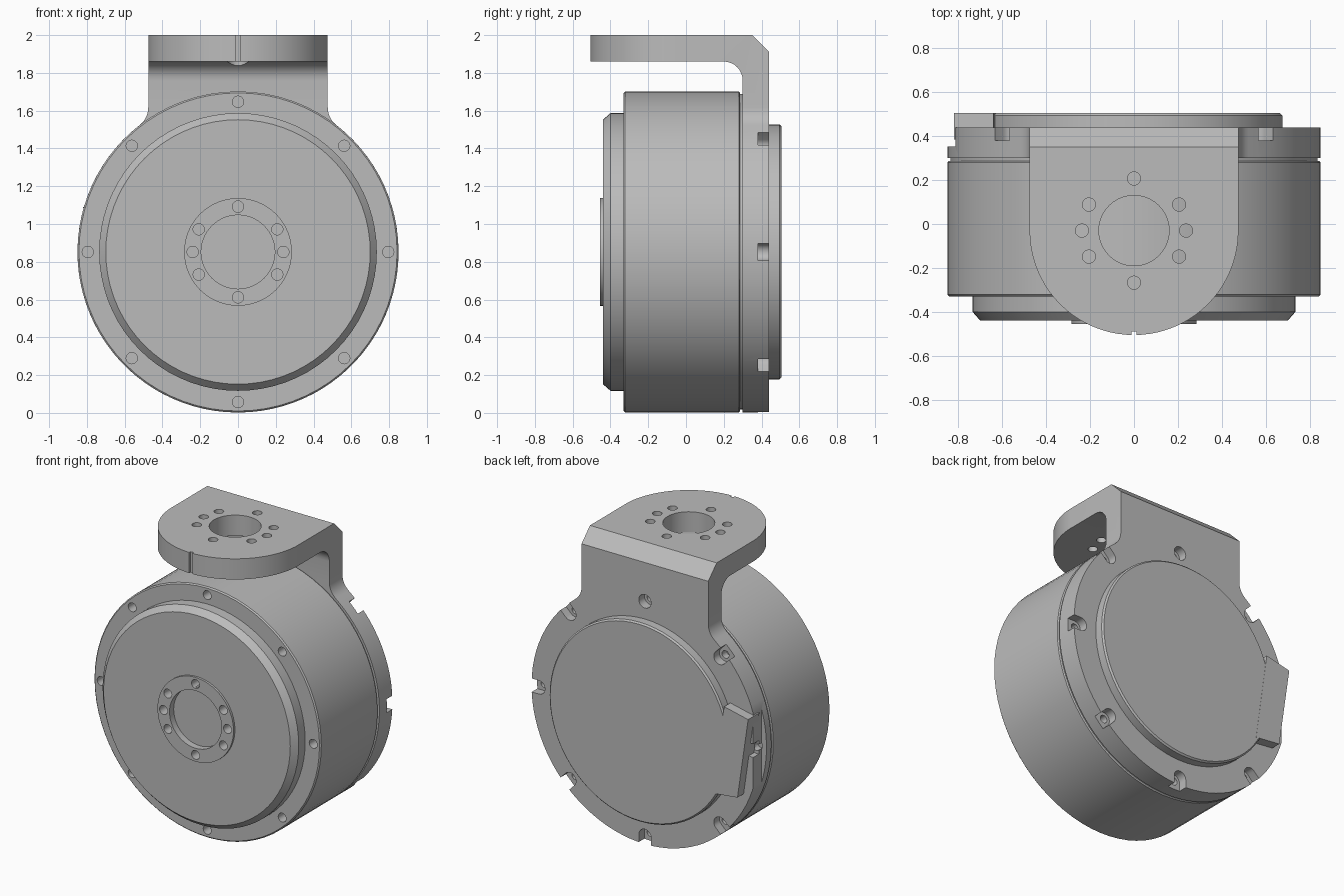
import bpy, bmesh, math
from mathutils import Vector

old = bpy.data.objects.get("Cube")
if old:
    bpy.data.objects.remove(old, do_unlink=True)

R, Z = 0.85, 0.852            # drum radius and axis height
BOLT_R, HALF = 0.795, 0.475   # bolt circle, bracket half width
PLATE_Y, PIN_R = -0.03, 0.237 # plate hole centre, pin circle
SEG = 72

grey = bpy.data.materials.new("plain_grey")
grey.use_nodes = True
grey.diffuse_color = (0.5, 0.5, 0.5, 1)
bsdf = next(n for n in grey.node_tree.nodes if n.type == 'BSDF_PRINCIPLED')
bsdf.inputs["Base Color"].default_value = (0.5, 0.5, 0.5, 1)


def finish(name, bm):
    bmesh.ops.recalc_face_normals(bm, faces=bm.faces)
    mesh = bpy.data.meshes.new(name)
    bm.to_mesh(mesh)
    bm.free()
    mesh.materials.append(grey)
    obj = bpy.data.objects.new(name, mesh)
    bpy.context.collection.objects.link(obj)
    return obj


def prism(name, pts, axis, lo, hi):
    """Extrude a 2D outline along an axis; the points use the other two axes in order."""
    def place(p, d):
        c = list(p)
        c.insert("xyz".index(axis), d)
        return c
    bm = bmesh.new()
    face = bm.faces.new([bm.verts.new(place(p, lo)) for p in pts])
    new = bmesh.ops.extrude_face_region(bm, geom=[face])["geom"]
    shift = Vector(place((0, 0), hi - lo))
    bmesh.ops.translate(bm, vec=shift, verts=[g for g in new if isinstance(g, bmesh.types.BMVert)])
    return finish(name, bm)


def lathe(name, profile):
    """Turn (radius, y) points about the drum axis; profiles off the axis are closed."""
    bm = bmesh.new()
    vs = [bm.verts.new((r, y, Z)) for r, y in profile]
    pairs = list(zip(vs, vs[1:]))
    if profile[0][0] > 0:
        pairs.append((vs[-1], vs[0]))
    es = [bm.edges.new(p) for p in pairs]
    bmesh.ops.spin(bm, geom=vs + es, cent=(0, 0, Z), axis=(0, 1, 0),
                   angle=math.tau, steps=SEG, use_duplicate=False)
    bmesh.ops.remove_doubles(bm, verts=bm.verts, dist=0.0001)
    return finish(name, bm)


def arc(cx, cy, r, a0, a1, n):
    return [(cx + r * math.cos(math.radians(a0 + (a1 - a0) * i / n)),
             cy + r * math.sin(math.radians(a0 + (a1 - a0) * i / n))) for i in range(n + 1)]


def pin(centre, r, axis, lo, hi, n=20):
    return prism("hole_cutter", arc(*centre, r, 0, 360, n)[:-1], axis, lo, hi)


def apply_all(obj):
    bpy.context.view_layer.objects.active = obj
    for m in list(obj.modifiers):
        bpy.ops.object.modifier_apply(modifier=m.name)


def combine(targets, cutters, op='DIFFERENCE'):
    for t in targets:
        for c in cutters:
            m = t.modifiers.new("cut", 'BOOLEAN')
            m.operation, m.solver, m.object = op, 'EXACT', c
        apply_all(t)
    for c in cutters:
        bpy.data.objects.remove(c, do_unlink=True)


def polar(r, deg, cx=0, cy=Z):
    a = math.radians(deg)
    return cx + r * math.cos(a), cy + r * math.sin(a)


EIGHTHS = range(0, 360, 45)
PINS = (0, 30, 90, 150, 180, 210, 270, 330)

# Drum housing with the groove behind it
housing = lathe("drum_housing", [(0, -0.33), (0.842, -0.33), (R, -0.322), (R, 0.28),
                                 (0.843, 0.287), (0.835, 0.287), (0.835, 0.302), (0, 0.302)])
combine([housing], [pin(polar(BOLT_R, a), 0.03, 'y', -0.4, -0.25) for a in EIGHTHS])

# Front cover with centre recess, and the raised output ring
cover = lathe("front_cover", [(0, -0.41), (0.195, -0.41), (0.195, -0.44), (0.70, -0.44),
                              (0.735, -0.40), (0.735, -0.33), (0, -0.33)])
ring = lathe("output_ring", [(0.195, -0.455), (0.285, -0.455), (0.285, -0.44), (0.195, -0.44)])
combine([cover, ring], [pin(polar(0.24, a), 0.03, 'y', -0.5, -0.37) for a in PINS])

# Rear flange and bent bracket as one solid: front outline crossed with side profile
fil = 0.12
fz = math.sqrt((R + fil) ** 2 - (HALF + fil) ** 2)
ang = math.degrees(math.atan2(fz, HALF + fil))
right = arc(HALF + fil, Z + fz, fil, 180 + ang, 180, 6)
left = [(-x, z) for x, z in reversed(right)]
outline = arc(0, Z, R, -180 - ang, ang, SEG)[1:-1]
start = 180 - ang
outline = arc(0, Z, R, start, 360 + ang, SEG)[1:-1]
bracket = prism("flange_and_bracket",
                outline + right + [(HALF, 2), (-HALF, 2)] + left, 'y', -0.6, 0.44)
side = ([(0.30, -0.1), (0.46, -0.1), (0.46, 1.89), (0.35, 2.0), (0.33, 2.02), (-0.7, 2.02), (-0.7, 1.86)]
        + arc(0.20, 1.76, 0.10, 90, 0, 8))
plan = arc(0, PLATE_Y, HALF + 0.0005, 180, 360, 40) + [(1, 0), (1, 0.6), (-1, 0.6), (-1, 0)]
combine([bracket], [prism("side_profile", side, 'x', -1, 1),
                    prism("plan_profile", plan, 'z', -0.2, 2.2)], 'INTERSECT')

# Bracket plate holes, pointer slit and the relief in the inner corner
cuts = [pin((0, PLATE_Y), 0.16, 'z', 1.8, 2.1, 40),
        pin((0, PLATE_Y + PIN_R), 0.055, 'z', 1.70, 1.86),
        prism("slit", [(-0.012, -0.6), (0.012, -0.6), (0.012, -0.49), (-0.012, -0.49)], 'z', 1.8, 2.1)]
cuts += [pin(polar(PIN_R, a, 0, PLATE_Y), 0.03, 'z', 1.75, 2.1) for a in PINS]

# Rear bolt seats: open slots round the rim, one round seat in the bracket
for a in EIGHTHS:
    c = polar(BOLT_R, a)
    if a == 90:
        cuts.append(pin(c, 0.046, 'y', 0.38, 0.5))
    else:
        u = arc(*c, 0.046, a + 90, a + 270, 10)
        far = polar(0.2, a, 0, 0)
        u += [(u[-1][0] + far[0], u[-1][1] + far[1]), (u[0][0] + far[0], u[0][1] + far[1])]
        cuts.append(prism("slot", u, 'y', 0.38, 0.5))
    cuts.append(pin(c, 0.026, 'y', 0.33, 0.5))

# Flat clearance beside the connector
cuts.append(prism("flat", [(-1, Z - 0.4), (-0.812, Z - 0.4), (-0.812, Z + 0.4), (-1, Z + 0.4)],
                  'y', 0.352, 0.5))
combine([bracket], cuts)

# Rear cap and its side connector block
lathe("rear_cap", [(0, 0.505), (0.665, 0.505), (0.675, 0.495), (0.675, 0.43), (0, 0.43)])
prism("connector_block", [(-0.64, 1.13), (-0.555, 0.52), (-0.74, 0.54), (-0.82, 1.09)],
      'y', 0.385, 0.506)

# Smooth the turned surfaces, keep edges crisp
bpy.ops.object.select_all(action='DESELECT')
for o in (housing, cover, ring, bracket, bpy.data.objects["rear_cap"]):
    o.select_set(True)
bpy.context.view_layer.objects.active = housing
bpy.ops.object.shade_smooth_by_angle(angle=math.radians(30))
